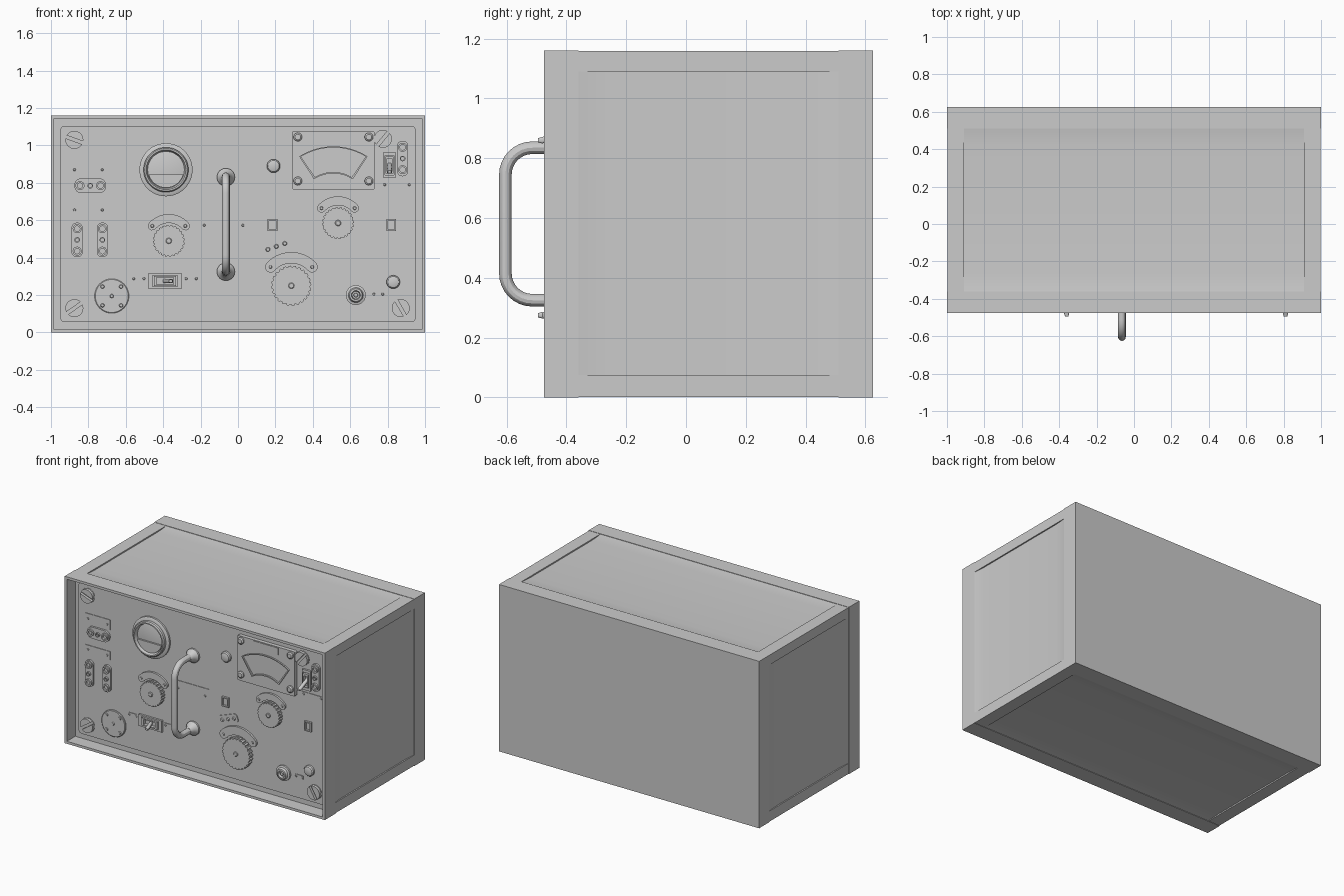
import bpy, bmesh
from math import sin, cos, pi, radians

if "Cube" in bpy.data.objects:
    bpy.data.objects.remove(bpy.data.objects["Cube"])

P = -0.395         # face of the recessed front panel
H = 1.16           # cabinet height


def loft(name, loops, caps=True):
    """Skin a list of equal-length 3D loops."""
    bm = bmesh.new()
    rows = [[bm.verts.new(p) for p in lp] for lp in loops]
    n = len(rows[0])
    for a, b in zip(rows, rows[1:]):
        for i in range(n):
            bm.faces.new((a[i], a[(i + 1) % n], b[(i + 1) % n], b[i]))
    if caps:
        bm.faces.new(rows[0])
        bm.faces.new(rows[-1])
    else:
        bmesh.ops.remove_doubles(bm, verts=bm.verts, dist=1e-6)
    bmesh.ops.recalc_face_normals(bm, faces=bm.faces)
    me = bpy.data.meshes.new(name)
    bm.to_mesh(me)
    bm.free()
    ob = bpy.data.objects.new(name, me)
    bpy.context.collection.objects.link(ob)
    return ob


def at(pts, h):
    return [(x, P - h, z) for x, z in pts]


def prism(name, pts, h, base=-0.004):
    return loft(name, [at(pts, base), at(pts, h)])


def ring(name, outer, inner, h, base=-0.004):
    return loft(name, [at(outer, base), at(outer, h), at(inner, h), at(inner, base), at(outer, base)], caps=False)


def circle(x, z, r, n=32):
    return [(x + r * cos(2 * pi * i / n), z + r * sin(2 * pi * i / n)) for i in range(n)]


def lathe(name, x, z, prof, n=32):
    return loft(name, [at(circle(x, z, r, n), h) for r, h in prof])


def rrect(x, z, w, h, r=0.0, rot=0, seg=6):
    pts = []
    for k, (sx, sz) in enumerate([(1, 1), (-1, 1), (-1, -1), (1, -1)]):
        for i in range(seg + 1 if r else 1):
            a = pi / 2 * (k + i / seg)
            pts.append((sx * (w / 2 - r) + r * cos(a), sz * (h / 2 - r) + r * sin(a)))
    c, s = cos(radians(rot)), sin(radians(rot))
    return [(x + u * c - v * s, z + u * s + v * c) for u, v in pts]


def box(name, x0, x1, y0, y1, z0, z1):
    return loft(name, [[(x0, y, z0), (x1, y, z0), (x1, y, z1), (x0, y, z1)] for y in (y0, y1)])


def stud(name, x, z, r=0.014, h=0.012):
    lathe(name, x, z, [(r, -0.004), (r, h * 0.6), (r * 0.7, h)], 16)


# cabinet: front rim with floor, front panel, back plate, corner rails, thin inset panels
def rect_y(x, z0, z1, y):
    return [(-x, y, z0), (x, y, z0), (x, y, z1), (-x, y, z1)]


o, i = (1, 0, H), (0.983, 0.017, H - 0.017)
loft("front_frame", [rect_y(*o, -0.36), rect_y(*o, -0.475), rect_y(*i, -0.475), rect_y(*i, P + 0.012)])
prism("front_panel", rrect(0, 0.58, 1.9, 1.05, 0.025), 0, -0.013)
box("back_plate", -1, 1, 0.51, 0.625, 0, H)
for sx in (-1, 1):
    for nm, z0, z1 in (("bottom", 0.002, 0.075), ("top", 1.09, H - 0.002)):
        xs = sorted((sx * 0.91, sx * 0.998))
        box(f"{nm}_rail", xs[0], xs[1], -0.36, 0.51, z0, z1)
sec = [(-0.36, 0.003), (-0.33, 0.007), (-0.27, 0.011), (0.42, 0.011), (0.48, 0.007), (0.51, 0.003)]
loft("cabinet_panels", [rect_y(1 - d, d, H - d, y) for y, d in sec], caps=False)

# carrying handle with flanges
bpy.ops.object.select_all(action='DESELECT')
path = [(P, 0.325)]
for zc, a0 in ((0.415, 270), (0.745, 180)):
    for k in range(9):
        a = radians(a0 - k * 90 / 8)
        path.append((-0.514 + 0.09 * cos(a), zc + 0.09 * sin(a)))
path.append((P, 0.835))
cu = bpy.data.curves.new("handle", 'CURVE')
cu.dimensions = '3D'
cu.bevel_depth = 0.021
cu.bevel_resolution = 4
cu.use_fill_caps = True
sp = cu.splines.new('POLY')
sp.points.add(len(path) - 1)
for p, (y, z) in zip(sp.points, path):
    p.co = (-0.065, y, z, 1)
ho = bpy.data.objects.new("handle", cu)
bpy.context.collection.objects.link(ho)
ho.select_set(True)
bpy.context.view_layer.objects.active = ho
bpy.ops.object.convert(target='MESH')
for z in (0.325, 0.83):
    lathe("handle_flange", -0.065, z, [(0.048, -0.004), (0.048, 0.012), (0.04, 0.022), (0.03, 0.035), (0.022, 0.06)])

# slotted panel screws
for x, z, rot in ((-0.875, 1.03, -20), (-0.875, 0.13, 35), (0.775, 1.035, 50), (0.87, 0.13, -60)):
    lathe("screw_base", x, z, [(0.05, -0.004), (0.05, 0.004)])
    for flip in (0, 180):
        arc = [radians(10 + flip + rot + 160 * k / 12) for k in range(13)]
        prism("screw_half", [(x + 0.048 * cos(a), z + 0.048 * sin(a)) for a in arc], 0.022)

# round dial
lathe("round_dial_base", -0.385, 0.87, [(0.142, -0.004), (0.142, 0.012), (0.13, 0.018)], 48)
D = [(0.12, 0.01), (0.12, 0.036), (0.114, 0.044), (0.106, 0.044), (0.098, 0.022), (0.098, 0.01), (0.12, 0.01)]
loft("round_dial_bezel", [at(circle(-0.385, 0.87, r, 48), h) for r, h in D], caps=False)
prism("round_dial_mask", [(-0.385 + 0.096 * cos(a), 0.87 + 0.096 * sin(a))
                          for a in [radians(195 + 150 * k / 16) for k in range(17)]], 0.03)


# knurled knobs with curved scale plates
def band(x, z, r0, r1, a0, a1, n=16):
    a = [radians(a0 + (a1 - a0) * k / n) for k in range(n + 1)]
    m, t = (r0 + r1) / 2, (r1 - r0) / 2

    def cap(v, s):
        return [(x + m * cos(v) + s * t * cos(v + pi * k / 6), z + m * sin(v) + s * t * sin(v + pi * k / 6))
                for k in range(1, 6)]
    return ([(x + r1 * cos(v), z + r1 * sin(v)) for v in a] + cap(a[-1], 1) +
            [(x + r0 * cos(v), z + r0 * sin(v)) for v in reversed(a)] + cap(a[0], -1))


for x, z, r in ((-0.37, 0.49, 0.085), (0.535, 0.585, 0.085), (0.285, 0.25, 0.107)):
    n = 24
    g = [(x + r * q * cos(2 * pi * (k + f) / n), z + r * q * sin(2 * pi * (k + f) / n))
         for k in range(n) for q, f in ((1, 0.1), (1, 0.55), (0.93, 0.7), (0.93, 0.95))]
    prism("knob", g, 0.035)
    lathe("knob_center", x, z, [(0.016, 0.03), (0.016, 0.038), (0.012, 0.041)], 16)
    prism("scale_plate", band(x, z, r * 1.12, r * 1.68, 42, 138), 0.014)
    for a in (42, 138):
        stud("scale_stud", x + r * 1.4 * cos(radians(a)), z + r * 1.4 * sin(radians(a)), 0.01, 0.02)
prism("small_scale_plate", rrect(0.205, 0.46, 0.15, 0.06, 0.02, 20), 0.006)
for d in (-0.045, 0, 0.045):
    stud("small_scale_stud", 0.205 + d, 0.46 + d * 0.36, 0.012, 0.014)

# rounded socket blocks
for x, z, w, h in ((-0.79, 0.785, 0.17, 0.08), (-0.86, 0.495, 0.06, 0.185),
                   (-0.725, 0.495, 0.06, 0.185), (0.88, 0.93, 0.06, 0.19)):
    prism("socket_block", rrect(x, z, w, h, min(w, h) * 0.48), 0.014)
    for k in (-1, 0, 1):
        dx, dz = (k * 0.055, 0) if w > h else (0, k * 0.06)
        r = 0.024 if k else 0.015
        ring("socket_ring", circle(x + dx, z + dz, r, 20), circle(x + dx, z + dz, r * 0.6, 20), 0.026, 0.01)

# thin label plates and rivets
for x, z, w, h in ((-0.8, 0.87, 0.19, 0.07), (-0.8, 0.655, 0.19, 0.06), (-0.077, 0.573, 0.265, 0.105),
                   (-0.53, 0.288, 0.07, 0.03), (-0.25, 0.288, 0.07, 0.03), (0.85, 0.79, 0.17, 0.03),
                   (0.75, 0.205, 0.06, 0.025)):
    prism("label_plate", rrect(x, z, w, h), 0.004)
    for s in (-1, 1):
        stud("label_rivet", x + s * w * 0.39, z, 0.007, 0.009)

# perforated disc, caps and jack
lathe("plug_cover", -0.675, 0.195, [(0.092, -0.004), (0.092, 0.008), (0.088, 0.011)], 40)
for dx, dz in ((0, 0), (0.05, 0.05), (-0.05, 0.05), (0.05, -0.05), (-0.05, -0.05)):
    stud("plug_cover_stud", -0.675 + dx, 0.195 + dz, 0.011, 0.017)
for x, z in ((0.19, 0.89), (0.83, 0.27)):
    lathe("indicator_cap", x, z, [(0.036, -0.004), (0.036, 0.014), (0.03, 0.022), (0.018, 0.026)], 24)
J = [(0.053, -0.004), (0.053, 0.012), (0.04, 0.016), (0.034, 0.03), (0.024, 0.032), (0.02, 0.014), (0.012, 0.014), (0.01, 0.026)]
lathe("jack", 0.63, 0.2, J)

# small square windows
for x in (0.185, 0.82):
    ring("window_frame", rrect(x, 0.575, 0.052, 0.066), rrect(x, 0.575, 0.036, 0.05), 0.014)

# lever switches
for x, z, w, h in ((-0.39, 0.275, 0.18, 0.08), (0.81, 0.895, 0.065, 0.14)):
    ring("switch_frame", rrect(x, z, w, h), rrect(x, z, w * 0.74, h * 0.74), 0.014)
    ring("switch_inner_frame", rrect(x, z, w * 0.66, h * 0.66), rrect(x, z, w * 0.5, h * 0.45), 0.022)
    dx, dz = (0.03, 0) if w > h else (0, -0.035)
    loft("switch_lever", [at(rrect(x, z, 0.022, 0.022, 0.008), 0), at(rrect(x + dx, z + dz, 0.026, 0.022, 0.008), 0.085),
                          at(rrect(x + dx, z + dz, 0.018, 0.014, 0.005), 0.1)])

# rectangular meter with fan window
prism("meter_body", rrect(0.51, 0.92, 0.44, 0.31, 0.006), 0.026)
fan = [(0.51 + r * cos(a), 0.66 + r * sin(a)) for r, rev in ((0.335, 1), (0.19, -1))
       for a in [radians(90 + rev * (-33 + 66 * k / 16)) for k in range(17)]]
cx, cz = 0.51, 0.93
ring("meter_window_rim", fan, [(cx + (x - cx) * 0.95, cz + (z - cz) * 0.9) for x, z in fan], 0.036, 0.02)
prism("meter_top_plate", rrect(0.51, 1.045, 0.19, 0.05), 0.03)
for x in (0.32, 0.70):
    for z in (0.81, 1.045):
        lathe("meter_screw", x, z, [(0.023, 0.02), (0.023, 0.036), (0.015, 0.042)], 20)

# smooth round parts, keep edges sharp
bpy.ops.object.select_all(action='SELECT')
bpy.ops.object.shade_smooth_by_angle(angle=radians(30))
